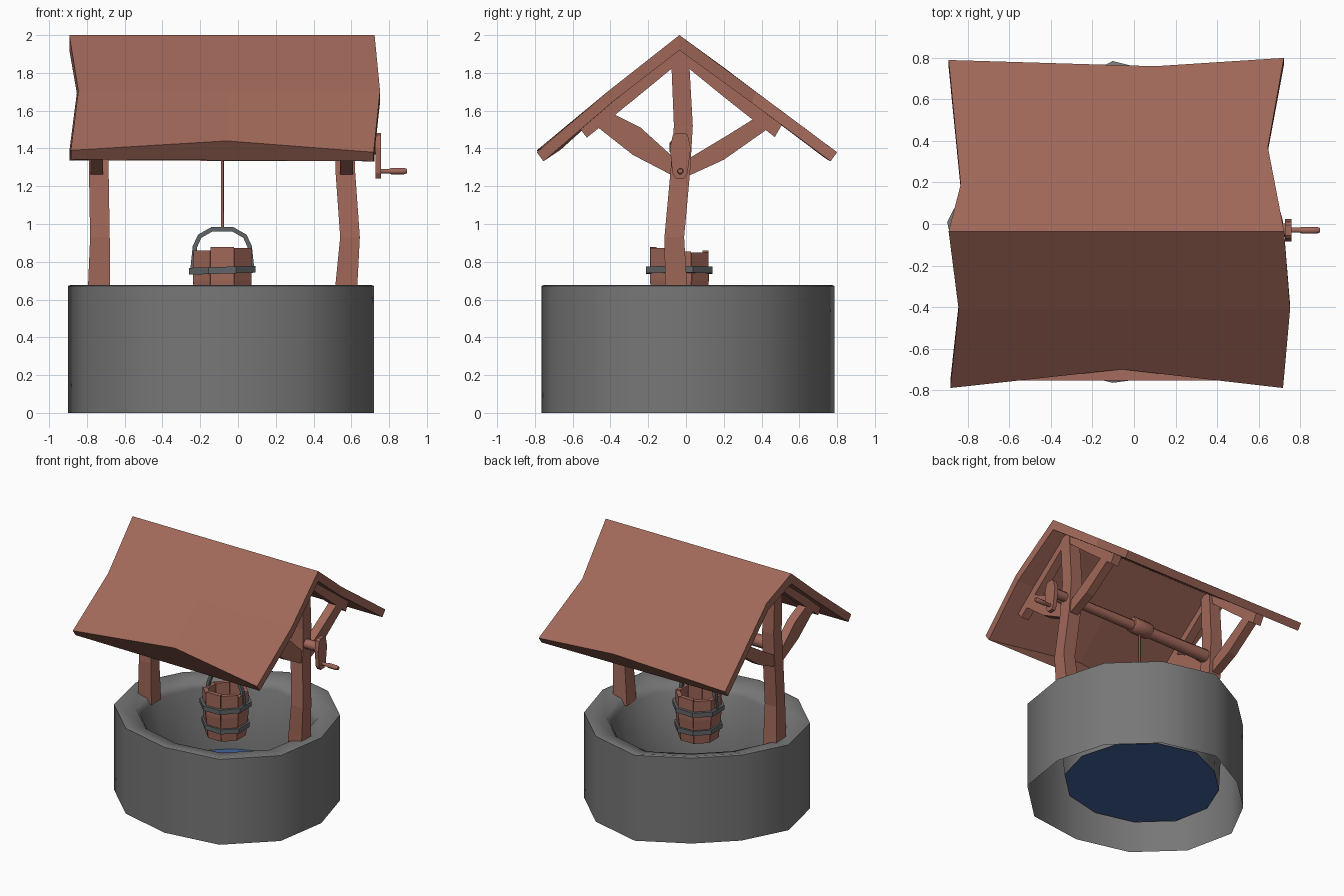
import bpy, bmesh, math, random
from mathutils import Vector

if "Cube" in bpy.data.objects:
    bpy.data.objects.remove(bpy.data.objects["Cube"])

random.seed(4)


def material(name, rgb):
    m = bpy.data.materials.new(name)
    m.diffuse_color = (*rgb, 1)
    m.use_nodes = True
    m.node_tree.nodes["Principled BSDF"].inputs["Base Color"].default_value = m.diffuse_color
    return m


WOOD = material("red_brown_wood", (0.355, 0.138, 0.101))
STONE = material("grey_stone", (0.185, 0.185, 0.185))
IRON = material("dark_iron", (0.12, 0.13, 0.135))
WATER = material("blue_water", (0.055, 0.125, 0.33))


def finish(name, bm, mat, smooth=None):
    bmesh.ops.recalc_face_normals(bm, faces=bm.faces[:])
    me = bpy.data.meshes.new(name)
    bm.to_mesh(me)
    bm.free()
    me.materials.append(mat)
    if smooth:
        me.polygons.foreach_set("use_smooth", [True] * len(me.polygons))
        me.set_sharp_from_angle(angle=math.radians(smooth))
    ob = bpy.data.objects.new(name, me)
    bpy.context.collection.objects.link(ob)
    return ob


def skin(name, rings, mat, caps=True, loop=False, smooth=None, bm=None):
    """Join equal rings of points with quads; optionally cap or close the run."""
    own = bm is None
    bm = bm or bmesh.new()
    vs = [[bm.verts.new(p) for p in r] for r in rings]
    n = len(vs[0])
    pairs = list(zip(vs, vs[1:])) + ([(vs[-1], vs[0])] if loop else [])
    for a, b in pairs:
        for i in range(n):
            j = (i + 1) % n
            bm.faces.new((a[i], a[j], b[j], b[i]))
    if caps and not loop:
        bm.faces.new(vs[0])
        bm.faces.new(vs[-1])
    return finish(name, bm, mat, smooth) if own else None


def circle_z(cx, cy, z, r, n, turn=0.0):
    return [(cx + r * math.cos(math.tau * i / n + turn),
             cy + r * math.sin(math.tau * i / n + turn), z) for i in range(n)]


def rod_x(name, profile, y, z, n=8):
    """Turned part along x from (x, radius) pairs."""
    rings = [[(x, y + r * math.cos(math.tau * (i + .5) / n),
               z + r * math.sin(math.tau * (i + .5) / n)) for i in range(n)] for x, r in profile]
    return skin(name, rings, WOOD, smooth=50)


# Stone wall: crooked twelve-sided ring, open underneath, rim falling inward
def wall_ring(r, z, bulge):
    """Oval ring pushed out at front right and pulled in at back left."""
    pts = []
    for i in range(12):
        a = math.tau * i / 12
        c, s = math.cos(a), math.sin(a)
        k = -2 * c * s * bulge if c * s < 0 else .025
        k = -k if c < -.01 and s > .01 else k
        pts.append((-.103 + (.797 * r + k) * c, .01 + (.75 * r + k) * s, z))
    return pts


wall = [(1.0, 0, .09), (1.0, .672, .09), (.98, .678, .09), (.80, .645, .07),
        (.76, .60, .05), (.715, .12, .035)]
skin("well_wall", [wall_ring(r, z, b) for r, z, b in wall], STONE, caps=False, smooth=55)
bm = bmesh.new()
bm.faces.new([bm.verts.new(p) for p in wall_ring(.715, .125, .035)])
finish("water", bm, WATER)

# Roof: rows of three points from front eave to back eave, each with an inner copy
rows = [([(-.885, -.79, 1.39), (-.06, -.70, 1.44), (.718, -.79, 1.38)], .035, -.048),
        ([(-.845, -.41, 1.705), (-.05, -.41, 1.70), (.752, -.41, 1.705)], .02, -.06),
        ([(-.893, -.035, 2.0), (-.05, -.035, 2.0), (.723, -.035, 2.0)], 0, -.08),
        ([(-.835, .19, 1.836), (-.05, .31, 1.745), (.645, .37, 1.70)], -.02, -.06),
        ([(-.893, .79, 1.385), (.10, .76, 1.405), (.722, .80, 1.38)], -.035, -.048)]
skin("roof", [top + [(x, y + dy, z + dz) for x, y, z in reversed(top)]
              for top, dy, dz in rows], WOOD)


# Posts: crooked square timbers; (z, x shift, y centre, half width)
def post(name, x, bend):
    path = [(.60, 0, -.05, .06), (.93, bend, -.062, .052),
            (1.28, 0, -.03, .052), (1.52, -.2 * bend, -.014, .05), (1.91, 0, -.033, .047)]
    skin(name, [[(x + s + a * h, y + b * h, z) for a, b in ((-1, -1), (1, -1), (1, 1), (-1, 1))]
                for z, s, y, h in path], WOOD)


post("left_post", -.737, .006)
post("right_post", .568, .025)


# Braces and rafters: (upper, lower) outline pairs in the y-z plane
def timber(name, x, half, pairs):
    skin(name, [[(x - half, *u), (x + half, *u), (x + half, *l), (x - half, *l)]
                for u, l in pairs], WOOD)


for side, x in (("left", -.748), ("right", .575)):
    timber(side + "_front_brace", x, .034, [((-.03, 1.32), (-.03, 1.235)),
           ((-.24, 1.51), (-.28, 1.365)), ((-.42, 1.60), (-.49, 1.53))])
    timber(side + "_back_brace", x, .034, [((-.03, 1.32), (-.03, 1.235)),
           ((.22, 1.47), (.20, 1.34)), ((.38, 1.57), (.47, 1.53))])
    timber(side + "_front_rafter", x, .034, [((-.03, 1.935), (-.03, 1.86)),
           ((-.31, 1.715), (-.28, 1.655)), ((-.565, 1.51), (-.525, 1.457))])
    timber(side + "_back_rafter", x, .034, [((-.03, 1.935), (-.03, 1.86)),
           ((.24, 1.735), (.21, 1.665)), ((.51, 1.53), (.47, 1.46))])

# Windlass, drum collar, crank and rope
rod_x("windlass_axle", [(-.765, .05), (-.3, .044), (.3, .038), (.735, .036)], -.03, 1.40)
rod_x("windlass_collar", [(-.165, .055), (-.15, .062), (-.015, .062), (0, .055)], -.03, 1.407)
arm = [(-.085, 1.40), (-.072, 1.27), (-.055, 1.24), (-.01, 1.24), (.008, 1.27),
       (.025, 1.40), (.01, 1.47), (-.005, 1.483), (-.055, 1.483), (-.07, 1.47)]
skin("crank_arm", [[(x, *p) for p in arm] for x in (.727, .758)], WOOD)
rod_x("crank_handle", [(.75, .013), (.80, .013), (.81, .018), (.88, .018), (.895, .012)], -.03, 1.28)
BX, BY = -.083, -.035
skin("rope", [circle_z(BX, BY, z, .008, 6) for z in (.97, 1.38)], WOOD, smooth=65)

# Bucket: eight flat staves with uneven tops, floor, two bands and bail handle
bm = bmesh.new()
for k in range(8):
    a0, a1 = [math.radians(45 * k + d) for d in (-22, 22)]
    top = .865 + random.uniform(-.02, .015)
    rings = []
    for z, ro in ((.51, .148), (.70, .168), (top, .167)):
        rings.append([(BX + r * math.cos(a), BY + r * math.sin(a), z)
                      for r, a in ((ro, a0), (ro, a1), (ro - .035, a1), (ro - .035, a0))])
    skin("", rings, WOOD, bm=bm)
finish("bucket_staves", bm, WOOD)
T = math.pi / 8
skin("bucket_floor", [circle_z(BX, BY, z, .135, 8, T) for z in (.525, .555)], WOOD)
for name, z, r, tilt in (("upper_band", .755, .19, .03), ("lower_band", .60, .176, -.03)):
    skin(name, [[(x, y, h + tilt * (x - BX)) for x, y, h in circle_z(BX, BY, z + dz, q, 8, T)]
                for dz, q in ((-.018, r), (.018, r), (.018, r - .035), (-.018, r - .035))],
         IRON, loop=True)
bail = [(.158, .755), (.145, .88), (.12, .935), (.055, .972)]
bail += [(-x, z) for x, z in reversed(bail)]
rings = []
for i, (x, z) in enumerate(bail):
    p, q = bail[max(i - 1, 0)], bail[min(i + 1, len(bail) - 1)]
    t = Vector((q[0] - p[0], q[1] - p[1])).normalized()
    n = Vector((-t.y, t.x)) * .012
    rings.append([(BX + x + s * n.x, BY + d, z + s * n.y)
                  for s, d in ((-1, -.013), (1, -.013), (1, .013), (-1, .013))])
skin("bucket_handle", rings, IRON)
